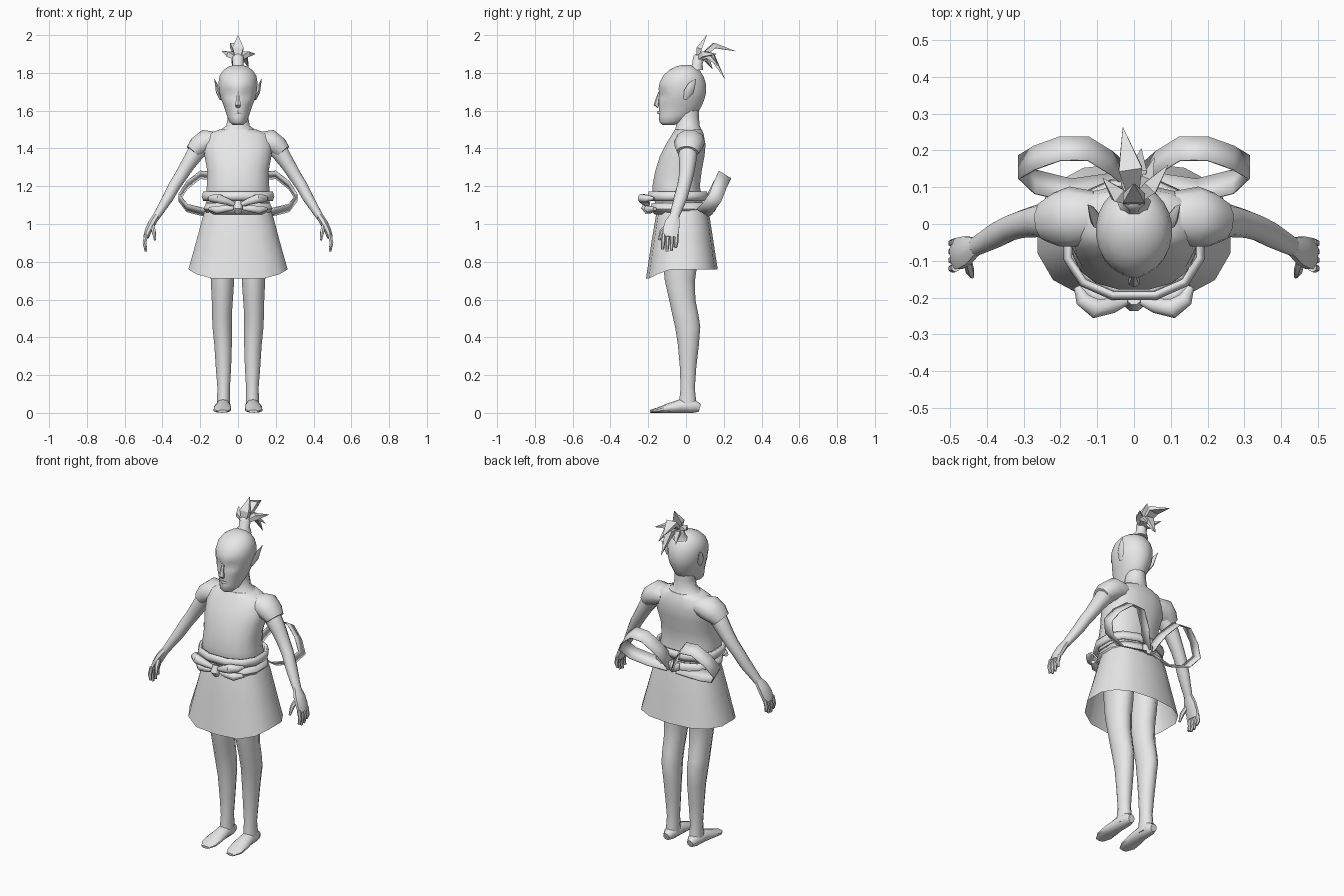
import bpy, bmesh, math
from mathutils import Vector

grey = bpy.data.materials.new("plain grey")
grey.diffuse_color = (0.8, 0.8, 0.8, 1)


def make(name, verts, faces, mirror=False, thick=0, angle=50):
    """Create a mesh part, tidy normals, shade it and add its modifiers."""
    me = bpy.data.meshes.new(name)
    me.from_pydata(verts, [], faces)
    bm = bmesh.new()
    bm.from_mesh(me)
    bmesh.ops.recalc_face_normals(bm, faces=bm.faces)
    bm.to_mesh(me)
    bm.free()
    me.materials.append(grey)
    ob = bpy.data.objects.new(name, me)
    bpy.context.collection.objects.link(ob)
    bpy.ops.object.select_all(action='DESELECT')
    ob.select_set(True)
    bpy.context.view_layer.objects.active = ob
    bpy.ops.object.shade_smooth_by_angle(angle=math.radians(angle))
    if thick:
        s = ob.modifiers.new("thickness", 'SOLIDIFY')
        s.thickness, s.offset = thick, 0
    if mirror:
        m = ob.modifiers.new("mirror", 'MIRROR')
        m.use_mirror_merge = False
    return ob


def bridge(rows, n, cap=True):
    """Faces joining a stack of rings with n points each."""
    f = [(r * n + i, r * n + (i + 1) % n, (r + 1) * n + (i + 1) % n, (r + 1) * n + i)
         for r in range(rows - 1) for i in range(n)]
    if cap:
        f += [tuple(range(n)), tuple(range((rows - 1) * n, rows * n))]
    return f


def spow(v, p):
    return math.copysign(abs(v) ** p, v)


def stack(name, rings, n=16, square=1.0, cap=True, shape=None, **kw):
    """Level rings: (centre x, half width, front y, back y, z)."""
    verts = []
    for cx, rx, yf, yb, z in rings:
        for i in range(n):
            a = 2 * math.pi * (i + 0.5) / n
            v = Vector((cx + rx * spow(math.cos(a), square),
                        (yf + yb) / 2 + (yb - yf) / 2 * spow(math.sin(a), square), z))
            verts.append(shape(v) if shape else v)
    return make(name, verts, bridge(len(rings), n, cap), **kw)


def tube(name, pts, ref, n=10, **kw):
    """Rings across a path: (x, y, z, half width, half width along ref)."""
    verts = []
    c = [Vector(p[:3]) for p in pts]
    for k, p in enumerate(pts):
        d = (c[min(k + 1, len(c) - 1)] - c[max(k - 1, 0)]).normalized()
        r = Vector(ref)
        v = (r - d * r.dot(d)).normalized()
        u = v.cross(d)
        for i in range(n):
            a = 2 * math.pi * (i + 0.5) / n
            verts.append(c[k] + u * p[3] * math.cos(a) + v * p[4] * math.sin(a))
    return make(name, verts, bridge(len(pts), n), **kw)


def ribbon(name, path, across, **kw):
    """Flat strip following a path."""
    w = Vector(across)
    verts = [Vector(p) + s * w for p in path for s in (-1, 1)]
    faces = [(2 * i, 2 * i + 1, 2 * i + 3, 2 * i + 2) for i in range(len(path) - 1)]
    return make(name, verts, faces, **kw)


# torso and neck
stack("torso", [(0, .165, -.14, .10, 1.05), (0, .172, -.18, .085, 1.15),
                (0, .168, -.18, .075, 1.20), (0, .165, -.165, .085, 1.28),
                (0, .180, -.14, .10, 1.36), (0, .185, -.11, .105, 1.42),
                (0, .165, -.075, .095, 1.475), (0, .10, -.06, .085, 1.50)], 16, .85)
stack("neck", [(0, .10, -.06, .085, 1.495), (0, .064, -.055, .075, 1.52),
               (0, .056, -.05, .07, 1.57), (0, .055, -.05, .07, 1.63)], 12)


# head, with hollowed eye sockets
def sockets(v):
    if v.y < -.06:
        g = math.exp(-((abs(v.x) - .042) / .022) ** 2 - ((v.z - 1.685) / .02) ** 2)
        v.y += .018 * g
    return v


stack("head", [(0, .028, -.125, -.06, 1.525), (0, .046, -.142, -.005, 1.54),
               (0, .058, -.143, .03, 1.57), (0, .068, -.143, .07, 1.60),
               (0, .080, -.145, .088, 1.635), (0, .092, -.146, .10, 1.665),
               (0, .098, -.143, .106, 1.69), (0, .102, -.147, .108, 1.715),
               (0, .104, -.140, .105, 1.75), (0, .098, -.122, .092, 1.785),
               (0, .078, -.09, .072, 1.815), (0, .048, -.05, .045, 1.835),
               (0, .018, -.02, .02, 1.842)], 24, shape=sockets)
# nose and lips
tube("nose", [(0, -.14, 1.70, .008, .006), (0, -.150, 1.66, .011, .011),
              (0, -.156, 1.632, .017, .016), (0, -.145, 1.618, .012, .006)], (0, 1, 0), 6)
tube("lips", [(-.026, -.134, 1.588, .004, .003), (0, -.146, 1.59, .010, .008),
              (.026, -.134, 1.588, .004, .003)], (0, 1, 0), 6)
# pointed ears
tube("ear", [(.09, -.005, 1.66, .008, .010), (.106, .015, 1.70, .012, .026),
             (.114, .03, 1.735, .008, .020), (.125, .052, 1.768, .001, .002)],
     (0, 1, 0), 6, mirror=True)

# topknot stalk and hair spikes
stack("hair_stalk", [(0, .048, .0, .095, 1.815), (0, .030, .03, .09, 1.845),
                     (0, .032, .035, .10, 1.885), (0, .02, .05, .10, 1.90)], 8)


def spike(name, mid, tip, w, ref=(0, 0, 1)):
    tube(name, [(0, .06, 1.87, .015, .012), (*mid, w, .020), (*tip, .001, .001)],
         ref, 4, angle=30)


spike("hair_spike_top", (.0, .07, 1.93), (0, .11, 2.0), .042, (0, 1, 0))
spike("hair_spike_back", (-.01, .15, 1.945), (-.03, .262, 1.915), .045)
spike("hair_spike_back_low", (.01, .14, 1.885), (.02, .205, 1.77), .034)
spike("hair_spike_drop", (-.015, .11, 1.875), (-.03, .14, 1.82), .028)
spike("hair_spike_right", (.045, .10, 1.90), (.092, .16, 1.90), .028)
spike("hair_spike_left", (-.045, .08, 1.90), (-.085, .125, 1.915), .028)
spike("hair_spike_right_low", (.035, .12, 1.89), (.055, .18, 1.83), .024)

# cap sleeves, arms and hands
tube("sleeve", [(.11, .02, 1.44, .05, .07), (.17, .02, 1.435, .068, .082),
                (.21, .012, 1.41, .058, .074), (.238, .008, 1.38, .046, .058)],
     (0, 1, 0), 10, mirror=True)
tube("arm", [(.18, .015, 1.42, .05, .055), (.225, .01, 1.375, .048, .05),
             (.265, .008, 1.315, .040, .044), (.305, 0, 1.25, .035, .038),
             (.335, -.01, 1.205, .033, .036), (.37, -.028, 1.14, .030, .036),
             (.41, -.05, 1.075, .024, .030), (.435, -.063, 1.035, .020, .026)],
     (0, 1, 0), 10, mirror=True)
tube("palm", [(.43, -.06, 1.045, .020, .026), (.455, -.072, 1.005, .022, .042),
              (.475, -.08, .965, .020, .046), (.487, -.083, .93, .016, .042)],
     (0, 1, 0), 8, mirror=True)
for k in range(4):
    y = -.05 - .023 * k
    drop = (.02, .004, 0, .012)[k]
    tube("finger", [(.485, y, .945, .012, .012), (.495, y - .002, .90, .011, .011),
                    (.488, y - .005, .855 + drop, .007, .008)], (0, 1, 0), 6, mirror=True)
tube("thumb", [(.455, -.09, 1.00, .013, .014), (.446, -.128, .96, .012, .013),
               (.440, -.142, .915, .006, .007)], (0, 1, 0), 6, mirror=True)

# open skirt, hem dipping at the front
def hem(v):
    if v.z < .77 and v.y < -.10:
        v.z -= .05 * min(1, (-.10 - v.y) / .10)
    return v


stack("skirt", [(0, .175, -.15, .115, 1.08), (0, .19, -.16, .125, 1.04),
                (0, .225, -.182, .145, .91), (0, .268, -.212, .168, .76)],
      14, .8, cap=False, shape=hem)

# legs and feet
stack("leg", [(.085, .075, -.13, .08, 1.03), (.083, .068, -.125, .065, .80),
              (.082, .064, -.115, .05, .70), (.083, .058, -.092, .052, .60),
              (.085, .054, -.075, .068, .52), (.084, .053, -.06, .078, .455),
              (.079, .048, -.045, .070, .36), (.077, .042, -.034, .056, .24),
              (.076, .034, -.03, .048, .13), (.077, .036, -.038, .056, .06),
              (.077, .036, -.04, .06, .02)], 12, mirror=True)
tube("foot", [(.078, .073, .026, .020, .022), (.078, .04, .036, .036, .036),
              (.079, -.03, .036, .040, .036), (.082, -.09, .026, .047, .026),
              (.084, -.15, .014, .047, .014), (.082, -.19, .008, .026, .008)],
     (0, 0, 1), 10, mirror=True)

# sash: two bands around the waist
stack("sash_upper", [(0, .182, -.195, .108, 1.125), (0, .190, -.203, .115, 1.145),
                     (0, .182, -.195, .108, 1.17)], 12, .85, cap=False, thick=.016)
stack("sash_lower", [(0, .162, -.165, .11, 1.055), (0, .180, -.185, .12, 1.08),
                     (0, .168, -.18, .11, 1.11)], 12, .85, cap=False, thick=.014)

# front bow: knot, puffed loops and tails
tube("front_knot", [(0, -.20, 1.06, .018, .016), (0, -.215, 1.085, .028, .024),
                    (0, -.205, 1.12, .018, .016)], (0, 1, 0), 8)
tube("front_bow_loop", [(.01, -.205, 1.10, .010, .010), (.06, -.222, 1.12, .020, .022),
                        (.105, -.230, 1.135, .026, .028), (.14, -.205, 1.135, .020, .022),
                        (.155, -.17, 1.135, .008, .010)], (0, 1, 0), 8, mirror=True)
tube("front_bow_tail", [(.01, -.20, 1.085, .008, .010), (.06, -.205, 1.082, .018, .016),
                        (.11, -.195, 1.075, .022, .020), (.15, -.165, 1.08, .010, .012)],
     (0, 1, 0), 8, mirror=True)

# back bow: knot and large open ribbon loops
tube("back_knot", [(-.04, .115, 1.085, .022, .014), (0, .125, 1.085, .036, .026),
                   (.04, .115, 1.085, .022, .014)], (0, 1, 0), 8)
ribbon("back_bow_loop", [(.01, .12, 1.085), (.06, .165, 1.18), (.125, .205, 1.255),
                         (.20, .205, 1.26), (.27, .18, 1.205), (.312, .155, 1.14),
                         (.27, .115, 1.085), (.17, .09, 1.06), (.03, .11, 1.075)],
       (0, .032, -.02), mirror=True, thick=.006)
